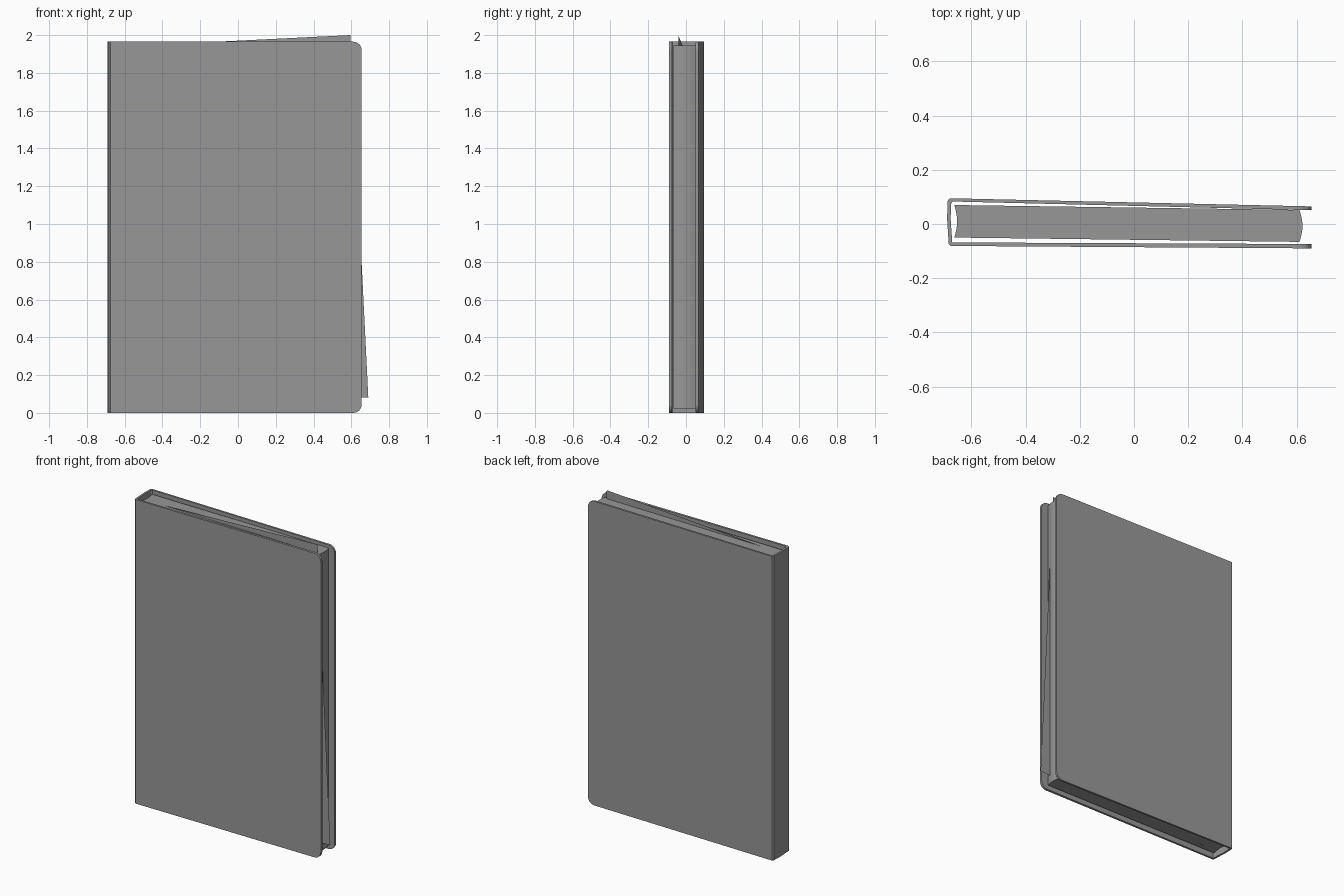
import bpy, bmesh, math
from mathutils import Matrix, Vector

old = bpy.data.objects.get("Cube")
if old:
    bpy.data.objects.remove(old, do_unlink=True)

# One plain grey for the whole book
grey = bpy.data.materials.new("plain grey")
grey.use_nodes = True
colour = (0.31, 0.31, 0.31, 1)
grey.diffuse_color = colour
grey.node_tree.nodes["Principled BSDF"].inputs["Base Color"].default_value = colour


def finish(name, bm, closed=True):
    if closed:
        bmesh.ops.recalc_face_normals(bm, faces=bm.faces)
    mesh = bpy.data.meshes.new(name)
    bm.to_mesh(mesh)
    bm.free()
    mesh.materials.append(grey)
    ob = bpy.data.objects.new(name, mesh)
    bpy.context.collection.objects.link(ob)
    return ob


def extrude_profile(points, z0, z1):
    bm = bmesh.new()
    face = bm.faces.new([bm.verts.new((x, y, z0)) for x, y in points])
    top = bmesh.ops.extrude_face_region(bm, geom=[face])["geom"]
    bmesh.ops.translate(bm, vec=(0, 0, z1 - z0),
                        verts=[v for v in top if isinstance(v, bmesh.types.BMVert)])
    return bm


# Cover: folded strip seen from above, with rounded free corners
cover_profile = [
    (0.655, -0.09), (-0.676, -0.081), (-0.684, -0.074),
    (-0.69, 0.02), (-0.688, 0.085), (-0.68, 0.095),
    (0.655, 0.065), (0.655, 0.051), (-0.669, 0.083),
    (-0.675, 0.075), (-0.677, 0.02), (-0.671, -0.068), (0.655, -0.074)]
bm = extrude_profile(cover_profile, 0.0, 1.965)
corners = [e for e in bm.edges
           if all(v.co.x > 0.65 for v in e.verts)
           and abs(e.verts[0].co.z - e.verts[1].co.z) < 0.001
           and e.calc_length() < 0.05]
bmesh.ops.bevel(bm, geom=corners, offset=0.045, offset_type='OFFSET',
                segments=6, profile=0.5, affect='EDGES')
finish("cover", bm)

# Page block: hollow at the spine, bulging at the fore edge
steps = 8


def bowed_edge(x, low, high, bulge):
    return [(x + bulge * math.sin(math.pi * i / steps),
             low + (high - low) * i / steps) for i in range(steps + 1)]


page_profile = (bowed_edge(0.611, -0.066, 0.052, 0.011)
                + bowed_edge(-0.663, -0.05, 0.07, 0.01)[::-1])
pages = finish("page_block", extrude_profile(page_profile, 0.024, 1.945))
for poly in pages.data.polygons:
    poly.use_smooth = abs(poly.normal.x) > 0.5
bm = bmesh.new()
bm.from_mesh(pages.data)
for e in bm.edges:
    e.smooth = e.calc_face_angle(0) < math.radians(30)
bm.to_mesh(pages.data)
bm.free()

# Loose sheet: slipped askew between the pages
bm = bmesh.new()
turn = Matrix.Rotation(math.radians(-2.83), 3, 'Y')
corner = Vector((0.595, 0, 2.0))
verts = []
for dx, dz in ((0, 0), (-1.25, 0), (-1.25, -1.92), (0, -1.92)):
    p = corner + turn @ Vector((dx, 0, dz))
    p.y = -0.029 - 0.02 * p.x
    verts.append(bm.verts.new(p))
bm.faces.new(verts)
finish("loose_sheet", bm, closed=False)
